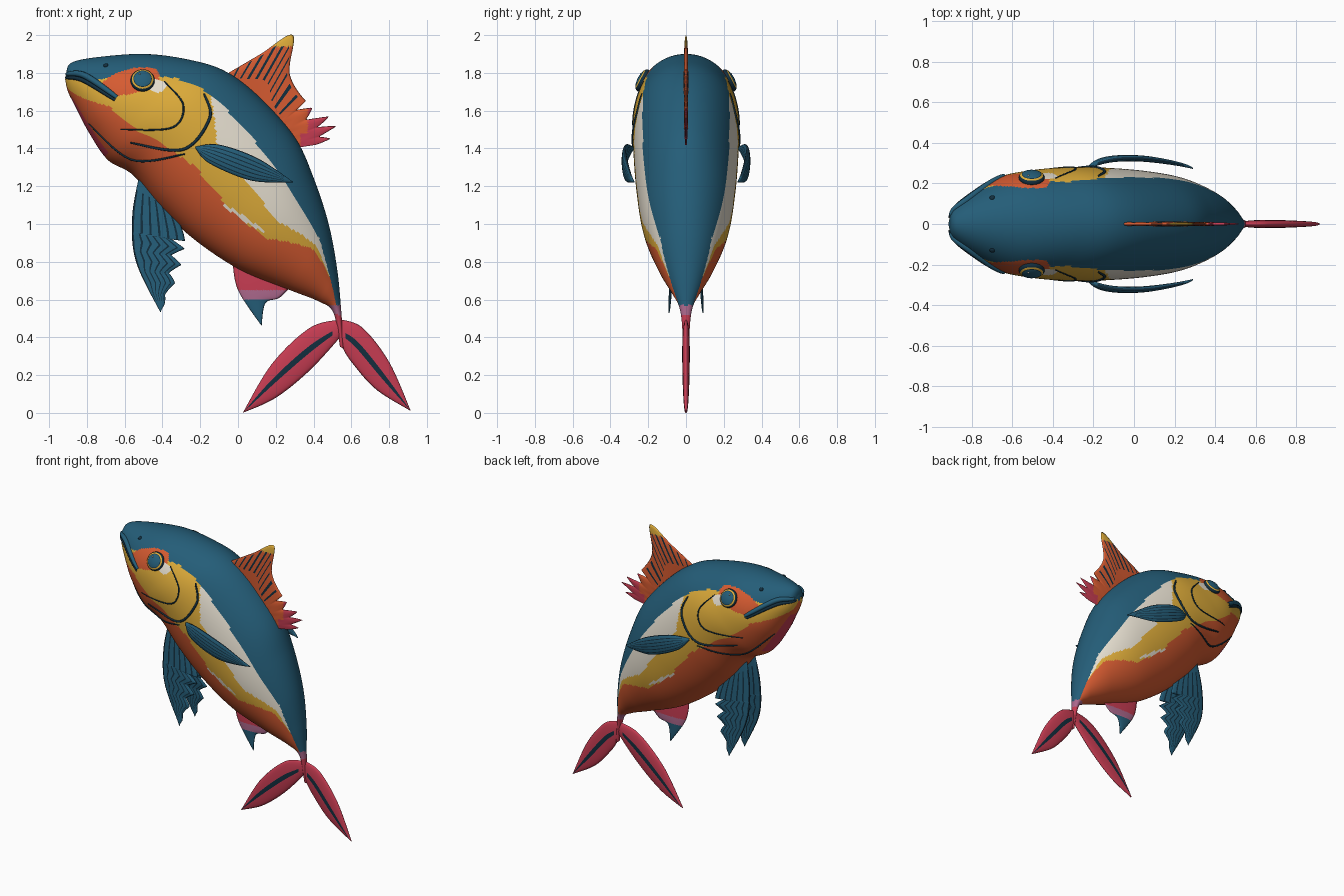
import bpy, bmesh, math
from mathutils import Vector
from mathutils.bvhtree import BVHTree

if "Cube" in bpy.data.objects:
    bpy.data.objects.remove(bpy.data.objects["Cube"])

# ---- flat colours (sRGB bytes turned into linear values)
COLOURS = {"deep_blue": "245D78", "golden_yellow": "DEAC3A", "burnt_orange": "D65B31", "cream": "E6DFD0",
           "crimson": "C63C52", "dark_navy": "122E3E", "mauve": "AC688C"}
MATS = []
for n, code in COLOURS.items():
    m = bpy.data.materials.new(n)
    m.diffuse_color = (*[((c / 255 + 0.055) / 1.055) ** 2.4 for c in bytes.fromhex(code)], 1)
    m.use_nodes = True
    m.node_tree.nodes["Principled BSDF"].inputs["Base Color"].default_value = m.diffuse_color
    MATS.append(m)
BLUE, YELLOW, ORANGE, CREAM, CRIMSON, NAVY, MAUVE = range(7)


def spline(pts, t):
    """Point at t (0..1) on a Catmull-Rom curve through tuples of any length."""
    n = len(pts) - 1
    i = min(int(t * n), n - 1)
    f = t * n - i
    p = [pts[max(0, min(n, i + k))] for k in (-1, 0, 1, 2)]
    return [0.5 * (2 * b + (c - a) * f + (2 * a - 5 * b + 4 * c - d) * f * f
                   + (3 * b - a - 3 * c + d) * f ** 3) for a, b, c, d in zip(*p)]


def finish(bm, name, mirror=False):
    bmesh.ops.remove_doubles(bm, verts=bm.verts, dist=0.0002)
    bmesh.ops.recalc_face_normals(bm, faces=bm.faces)
    me = bpy.data.meshes.new(name)
    bm.to_mesh(me)
    bm.free()
    for m in MATS:
        me.materials.append(m)
    me.shade_smooth()
    ob = bpy.data.objects.new(name, me)
    bpy.context.collection.objects.link(ob)
    if mirror:
        mod = ob.modifiers.new("mirror", 'MIRROR')
        mod.use_axis = (False, True, False)
        mod.use_mirror_merge = False


# ---- body: stations of back x, back z, belly x, belly z, half width (hundredths)
STATIONS = [(-91, 180, -91.5, 176.5, 1.5), (-88, 185.5, -90, 170, 7.5), (-73, 188.5, -86, 162, 15),
            (-49, 190, -79, 148.5, 23.5), (-26, 187, -69, 134, 26.8), (-7, 181, -55.7, 126, 28),
            (11, 167.5, -41.4, 109, 27.8), (30, 146, -23, 91.7, 26.2), (40, 124.5, 1, 75.8, 23),
            (48, 100, 27, 65.2, 16), (52.5, 76, 43, 58.9, 8.5), (54.6, 54.6, 50.5, 53, 3),
            (56, 34, 54, 35, 1.5)]
# at each station, how far down the side blue, cream and yellow end (0 back, 1 belly)
BLUE_END = [.5, .5, .48, .25, .18, .2, .22, .24, .24, .23, .35, .5, .5]
CREAM_END = [.5, .5, .48, .25, .18, .17, .42, .46, .48, .33, .35, .5, .5]
YELLOW_END = [.95, .9, .8, .66, .68, .7, .64, .67, .66, .39, .35, .5, .5]


def level(table, s):
    i = min(int(s), 11)
    return table[i] + (table[i + 1] - table[i]) * (s - i)


def in_oval(x, z, cx, cz, a, b, turn):
    dx, dz = x - cx, z - cz
    c, s = math.cos(turn), math.sin(turn)
    return ((dx * c + dz * s) / a) ** 2 + ((dz * c - dx * s) / b) ** 2 < 1


def body_colour(s, k, x, z):
    if x > 40 and z < 57:
        return MAUVE if z > 52 else CRIMSON
    if in_oval(x, z, -42.5, 173, 4.5, 3.5, 0):        # pale patch behind the eye
        return CREAM
    if in_oval(x, z, -57, 175.5, 16, 6.5, 0.25):      # patch round the eye
        return ORANGE
    if in_oval(x, z, 3, 103, 13, 1.1, -0.6):          # belly streak
        return CREAM
    if 1.5 < s < 3.9 and k > 0.95:                    # throat
        return CRIMSON
    if k < level(BLUE_END, s):
        return BLUE
    if k < level(CREAM_END, s):
        return CREAM
    return YELLOW if k < level(YELLOW_END, s) else ORANGE


bm = bmesh.new()
NU, NV = 220, 160
rings = []
for i in range(NU + 1):
    tx, tz, bx, bz, w = [c / 100 for c in spline(STATIONS, i / NU)]
    ring = []
    for j in range(NV):
        a = 2 * math.pi * j / NV
        k = (1 - math.cos(a)) / 2
        ring.append(bm.verts.new((tx + (bx - tx) * k, w * math.sin(a), tz + (bz - tz) * k)))
    rings.append(ring)
for i in range(NU):
    r, q = rings[i], rings[i + 1]
    for j in range(NV):
        h = (j + 1) % NV
        f = bm.faces.new((r[j], r[h], q[h], q[j]))
        c = f.calc_center_median() * 100
        k = (1 - math.cos(2 * math.pi * (j + 0.5) / NV)) / 2
        f.material_index = body_colour((i + 0.5) * 12 / NU, k, c.x, c.z)
bm.faces.new(rings[0])
bm.faces.new(rings[-1]).material_index = CRIMSON
bmesh.ops.recalc_face_normals(bm, faces=bm.faces)
SKIN = BVHTree.FromBMesh(bm)
finish(bm, "body")


def on_skin(x, z):
    """Point and normal on the body's front side."""
    p, n, _, _ = SKIN.ray_cast(Vector((x / 100, -1, z / 100)), Vector((0, 1, 0)))
    if p is None:
        p, n, _, _ = SKIN.find_nearest(Vector((x / 100, -0.01, z / 100)))
    return p, n


# ---- raised lines lying on the skin: lips and gill edges
def skin_line(name, pts, radius, mat):
    bm = bmesh.new()
    path = [on_skin(*spline(pts, i / 40)) for i in range(41)]
    loops = []
    for i, (p, n) in enumerate(path):
        d = (path[min(i + 1, 40)][0] - path[max(i - 1, 0)][0]).normalized()
        side = d.cross(n).normalized()
        r = radius * (0.25 + 0.75 * math.sin(math.pi * (0.05 + 0.9 * i / 40)) ** 0.5)
        loops.append([bm.verts.new(p + r * (side * math.cos(a) + n * math.sin(a)))
                      for a in [k * math.pi / 4 for k in range(8)]])
    for a, b in zip(loops, loops[1:]):
        for k in range(8):
            bm.faces.new((a[k], a[(k + 1) % 8], b[(k + 1) % 8], b[k])).material_index = mat
    finish(bm, name, True)


skin_line("upper_lip", [(-90.5, 179.5), (-81, 178.5), (-64, 167)], 0.017, BLUE)
skin_line("mouth_line", [(-91, 177.5), (-82, 176), (-65, 165.5)], 0.011, NAVY)
skin_line("cheek_edge", [(-39, 175.5), (-29, 163), (-35, 151), (-62, 150)], 0.005, NAVY)
skin_line("gill_edge", [(-18, 169), (-15, 156), (-29, 139.5), (-57, 143)], 0.008, NAVY)
skin_line("throat_edge", [(-79, 153), (-56, 134), (-28, 137)], 0.006, NAVY)


# ---- eyes and nostrils: flattened domes with coloured rings
def dome(name, x, z, radius, depth, rule):
    bm = bmesh.new()
    bmesh.ops.create_uvsphere(bm, u_segments=40, v_segments=40, radius=1)
    p, n = on_skin(x, z)
    q = n.to_track_quat('Z', 'Y')
    for f in bm.faces:
        c = f.calc_center_median()
        f.material_index = rule(math.hypot(c.x, c.y))
    for v in bm.verts:
        v.co = p + q @ Vector((v.co.x * radius, v.co.y * radius, v.co.z * depth))
    finish(bm, name, True)


dome("eye", -50.5, 176, 0.064, 0.03,
     lambda r: BLUE if r < 0.68 else NAVY if r < 0.76 else YELLOW if r < 0.87 else NAVY)
dome("eye_glint", -52, 178, 0.009, 0.032, lambda r: CREAM)
dome("nostril", -70, 184, 0.013, 0.008, lambda r: NAVY)


# ---- fins: lens-shaped sheets stretched between two edge curves, with an optional ragged edge
def fin(name, edge_a, edge_b, thick, rule, y_of=lambda u: 0, mirror=False, teeth=None):
    bm = bmesh.new()
    nu, nv = 150, 24
    for side in (-1, 1):
        grid = []
        for i in range(nu + 1):
            u = i / nu
            a, b = spline(edge_a, u), spline(edge_b, u)
            t = thick * math.sin(math.pi * (0.15 + 0.84 * u)) ** 0.5
            reach = 1
            if teeth and u > teeth[0]:
                start, count, depth = teeth
                reach -= depth * abs(2 * ((u - start) / (1 - start) * count % 1) - 1)
            row = []
            for j in range(nv + 1):
                v = j / nv
                y = y_of(u) + side * t * math.sqrt(4 * v * (1 - v))
                row.append(bm.verts.new(((a[0] + (b[0] - a[0]) * v * reach) / 100, y,
                                         max(0, a[1] + (b[1] - a[1]) * v * reach) / 100)))
            grid.append(row)
        for i in range(nu):
            for j in range(nv):
                f = bm.faces.new((grid[i][j], grid[i + 1][j], grid[i + 1][j + 1], grid[i][j + 1]))
                c = f.calc_center_median()
                f.material_index = rule(c.x, c.z, (i + 0.5) / nu, (j + 0.5) / nv)
    finish(bm, name, mirror)


def dorsal_rule(x, z, u, v):
    if z > 1.94:
        return YELLOW
    if x > 0.37 or (z < 1.48 and x > 0.33):
        return CRIMSON
    return NAVY if u < 0.6 and 0.35 < v < 0.93 and (u * 17) % 1 < 0.28 else ORANGE


def ray_rule(x, z, u, v):
    return NAVY if 0.15 < u < 0.9 and (v * 6) % 1 < 0.2 else BLUE


def tail_rule(x, z, u, v):
    return NAVY if 0.12 < u < 0.96 and 0.41 < v < 0.59 else CRIMSON


fin("dorsal_fin", [(-6, 176), (8, 163), (19, 150), (29, 140)],
    [(-5, 180), (12, 190), (29, 200), (27.5, 179), (38, 163), (52, 154), (48, 143)],
    0.012, dorsal_rule, teeth=(0.64, 4, 0.35))
fin("pectoral_fin", [(-22.5, 141), (-10, 142), (10, 135), (29, 122.5)],
    [(-22.5, 140), (-15, 132), (7, 123), (29, 122)],
    0.016, ray_rule, lambda u: -(0.275 + 0.05 * math.sin(math.pi * u)), True)
fin("pelvic_fin", [(-52, 127), (-56, 104), (-54, 80), (-41, 53)],
    [(-40, 117), (-31, 101), (-28, 88), (-32, 72), (-41, 53)],
    0.012, ray_rule, lambda u: -(0.045 + 0.045 * u), True, (0.45, 4, 0.25))
fin("anal_fin", [(-3, 81), (0, 65), (12.5, 46)], [(29, 68), (22, 61), (14.5, 58), (12.5, 46)],
    0.012, lambda x, z, u, v: CRIMSON if z > 0.65 else MAUVE if z > 0.6 else BLUE)
fin("tail_lobe_lower", [(54.5, 49.5), (38, 45), (18, 26), (2.5, 0)],
    [(55, 41), (38, 22.5), (20, 8), (2.5, 0)], 0.02, tail_rule)
fin("tail_lobe_upper", [(54.5, 49.5), (66, 45), (80, 27), (91.5, 1)],
    [(55, 35), (60, 27), (73, 12.5), (91.5, 1)], 0.02, tail_rule)
